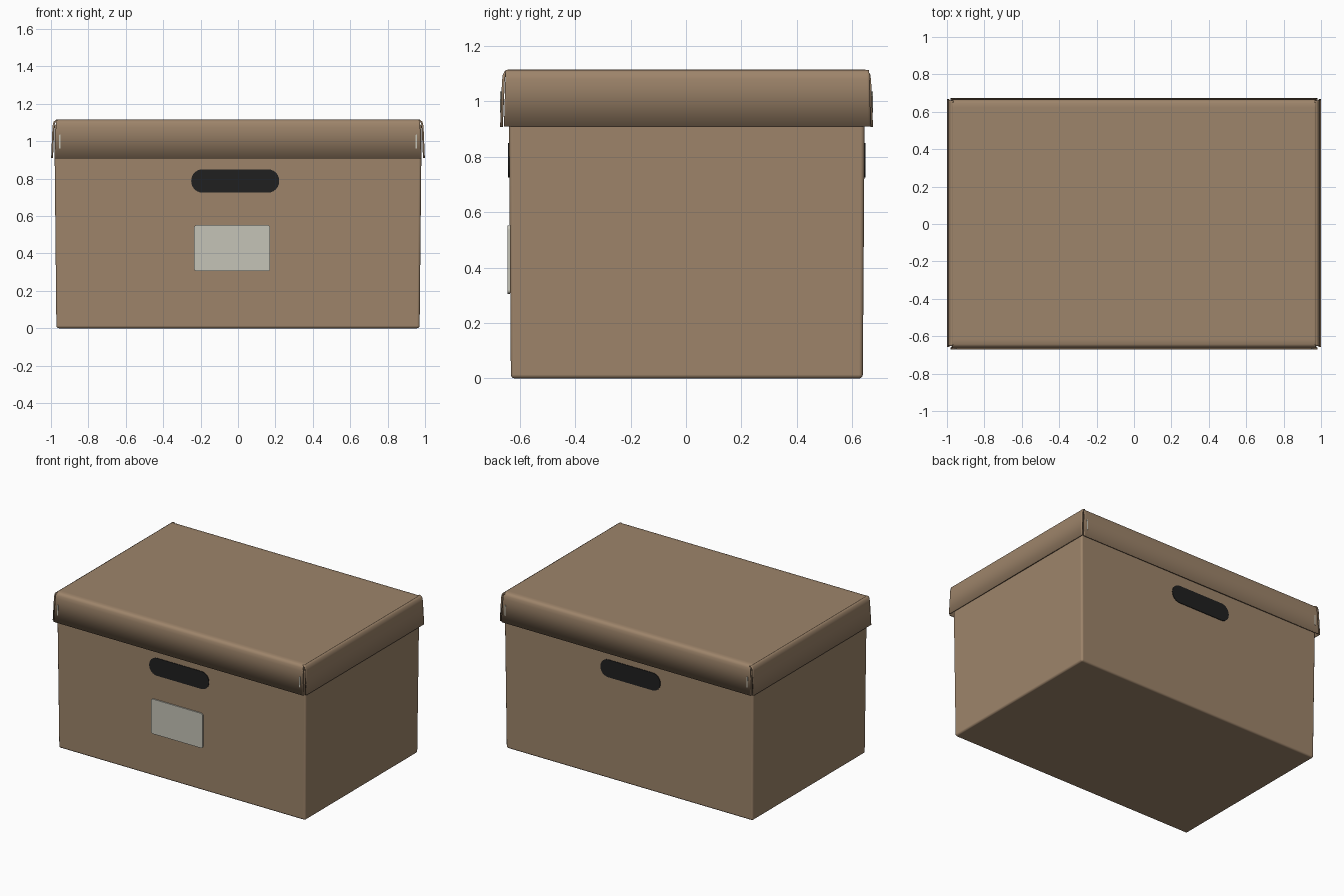
import bpy, bmesh
from math import pi, cos, sin

cube = bpy.data.objects.get("Cube")
if cube:
    bpy.data.objects.remove(cube, do_unlink=True)


def material(name, rgb):
    m = bpy.data.materials.new(name)
    m.use_nodes = True
    m.diffuse_color = (*rgb, 1)
    bsdf = m.node_tree.nodes["Principled BSDF"]
    bsdf.inputs["Base Color"].default_value = (*rgb, 1)
    bsdf.inputs["Roughness"].default_value = 0.8
    return m


cardboard = material("brown cardboard", (0.34, 0.232, 0.145))
paper = material("pale paper", (0.56, 0.55, 0.475))
dark = material("dark opening", (0.014, 0.014, 0.014))


def make(name, bm, mat, smooth=True):
    mesh = bpy.data.meshes.new(name)
    bm.to_mesh(mesh)
    bm.free()
    mesh.materials.append(mat)
    for p in mesh.polygons:
        p.use_smooth = smooth
    ob = bpy.data.objects.new(name, mesh)
    bpy.context.collection.objects.link(ob)
    return ob


def bent_sheet(name, profile, half_top, half_bottom, thickness=0.01):
    """Card sheet following a (y, z) profile, spanning x, with edge support loops."""
    z_top = max(z for _, z in profile)
    z_low = min(z for _, z in profile)
    bm = bmesh.new()
    rows = []
    for y, z in profile:
        t = (z_top - z) / (z_top - z_low)
        h = half_top + (half_bottom - half_top) * t
        rows.append([bm.verts.new((x, y, z)) for x in (-h, 0.008 - h, h - 0.008, h)])
    for a, b in zip(rows, rows[1:]):
        for i in range(3):
            bm.faces.new((a[i], a[i + 1], b[i + 1], b[i]))
    ob = make(name, bm, cardboard)
    solid = ob.modifiers.new("card thickness", "SOLIDIFY")
    solid.thickness = thickness
    solid.offset = -1
    return ob


def plate(name, x0, x1, z0, z1, y, radius, mat, thickness=0.008):
    """Thin upright plate with rounded corners, centred on depth y."""
    bm = bmesh.new()
    ring = []
    corners = ((x1, z1, -1, -1), (x0, z1, 1, -1), (x0, z0, 1, 1), (x1, z0, -1, 1))
    for k, (cx, cz, sx, sz) in enumerate(corners):
        for i in range(7):
            a = (k + i / 6) * pi / 2
            ring.append(bm.verts.new((cx + radius * (sx + cos(a)), y - thickness / 2,
                                      cz + radius * (sz + sin(a)))))
    face = bm.faces.new(ring)
    out = bmesh.ops.extrude_face_region(bm, geom=[face])
    bmesh.ops.translate(bm, vec=(0, thickness, 0),
                        verts=[v for v in out["geom"] if isinstance(v, bmesh.types.BMVert)])
    bmesh.ops.recalc_face_normals(bm, faces=bm.faces)
    return make(name, bm, mat, smooth=False)


# Box body, slightly wider towards the top
bm = bmesh.new()
bmesh.ops.create_cube(bm, size=2)
for v in bm.verts:
    up = v.co.z > 0
    v.co.x *= 0.982 if up else 0.971
    v.co.y = 0.003 + v.co.y * (0.643 if up else 0.635)
    v.co.z = 1.09 if up else 0
body = make("box_body", bm, cardboard)
bevel = body.modifiers.new("soft edges", "BEVEL")
bevel.width = 0.014
bevel.segments = 3
bevel.harden_normals = True

# Lid: one sheet folded down at front and back
half = [(0.62, 1.115), (0.645, 1.115), (0.656, 1.109), (0.663, 1.097),
        (0.666, 1.075), (0.673, 0.908)]
lid = bent_sheet("lid_top", [(-y, z) for y, z in reversed(half)] + half, 0.972, 0.982)
lid.location.y = 0.002

# Lid side flaps
side = [(0.965, 1.114), (0.976, 1.112), (0.986, 1.105), (0.992, 1.08), (0.999, 0.91)]
for name, turn in (("lid_flap_right", 1), ("lid_flap_left", -1)):
    flap = bent_sheet(name, side, 0.656, 0.662)
    flap.rotation_euler.z = turn * pi / 2
    flap.location.y = 0.005

# Hand holes and paper label
plate("hand_hole_front", -0.25, 0.22, 0.725, 0.85, -0.638, 0.06, dark)
plate("hand_hole_back", -0.25, 0.22, 0.725, 0.85, 0.644, 0.06, dark)
plate("paper_label", -0.235, 0.172, 0.305, 0.552, -0.640, 0.015, paper, 0.009)

# Pale slots near the lid corners
for end, y in (("front", -0.667), ("back", 0.670)):
    for tag, x in (("right", -0.952), ("left", 0.954)):
        plate(f"lid_slot_{end}_{tag}", x - 0.004, x + 0.004, 0.96, 1.035, y, 0.003, paper)
